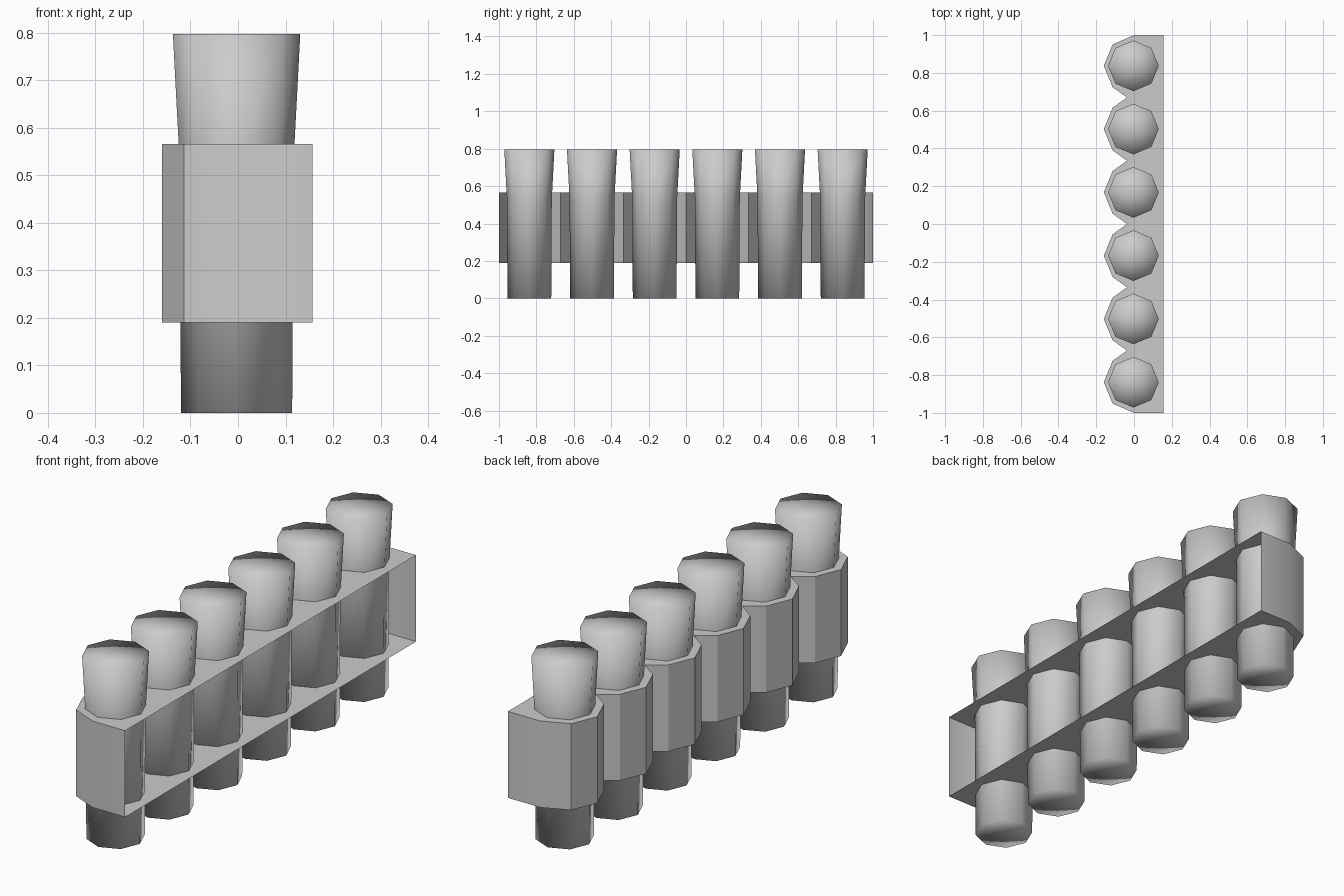
import bpy, bmesh, math
from mathutils import Vector

cube = bpy.data.objects.get("Cube")
if cube:
    bpy.data.objects.remove(cube, do_unlink=True)

grey = bpy.data.materials.new("plain grey")
grey.use_nodes = True
colour = (0.6, 0.6, 0.6, 1)
grey.diffuse_color = colour
grey.node_tree.nodes["Principled BSDF"].inputs["Base Color"].default_value = colour

COUNT, PITCH = 6, 0.335
SIDES = 8
centres = [(COUNT - 1) / 2 * PITCH - i * PITCH for i in range(COUNT)]


def make_object(name, bm):
    mesh = bpy.data.meshes.new(name)
    bm.to_mesh(mesh)
    bm.free()
    mesh.materials.append(grey)
    obj = bpy.data.objects.new(name, mesh)
    bpy.context.collection.objects.link(obj)
    return obj


# Tapered eight-sided peg, softly shaded over its end caps
def make_peg(name, y):
    bm = bmesh.new()
    profile = [(0.117, 0), (0.12, 0.53), (0.134, 0.797)]
    rings = []
    for radius, z in profile:
        angles = [math.tau * k / SIDES for k in range(SIDES)]
        rings.append([bm.verts.new((radius * math.cos(a) - 0.003,
                                    radius * math.sin(a) + y, z)) for a in angles])
    base = bm.verts.new((-0.003, y, 0))
    tip = bm.verts.new((-0.003, y, profile[-1][1]))
    for k in range(SIDES):
        n = (k + 1) % SIDES
        for low, high in zip(rings, rings[1:]):
            bm.faces.new((low[k], low[n], high[n], high[k]))
        bm.faces.new((base, rings[0][n], rings[0][k]))
        bm.faces.new((tip, rings[-1][k], rings[-1][n]))
    for face in bm.faces:
        face.smooth = True
    return make_object(name, bm)


for i, y in enumerate(centres):
    make_peg(f"peg_{i + 1}", y)

# Scalloped holder outline, running anticlockwise from the back corner
outline = [(0.157, 1), (0, 1)]
for i, y in enumerate(centres):
    for degrees in (135, 180, 225):
        a = math.radians(degrees)
        outline.append((0.16 * math.cos(a), y + 0.16 * math.sin(a)))
    if i < COUNT - 1:
        outline.append((-0.037, y - PITCH / 2))
outline += [(0, -1), (0.157, -1)]

# Thin-walled holder, left open along its straight side
bm = bmesh.new()
low = [bm.verts.new((x, y, 0.19)) for x, y in outline]
high = [bm.verts.new((x, y, 0.566)) for x, y in outline]
bm.faces.new(high)
bm.faces.new(low[::-1])
for i in range(len(outline) - 1):
    bm.faces.new((low[i], low[i + 1], high[i + 1], high[i]))
holder = make_object("holder", bm)

bpy.ops.object.select_all(action="DESELECT")
holder.select_set(True)
bpy.context.view_layer.objects.active = holder
bpy.ops.object.shade_smooth_by_angle(angle=math.radians(30))
